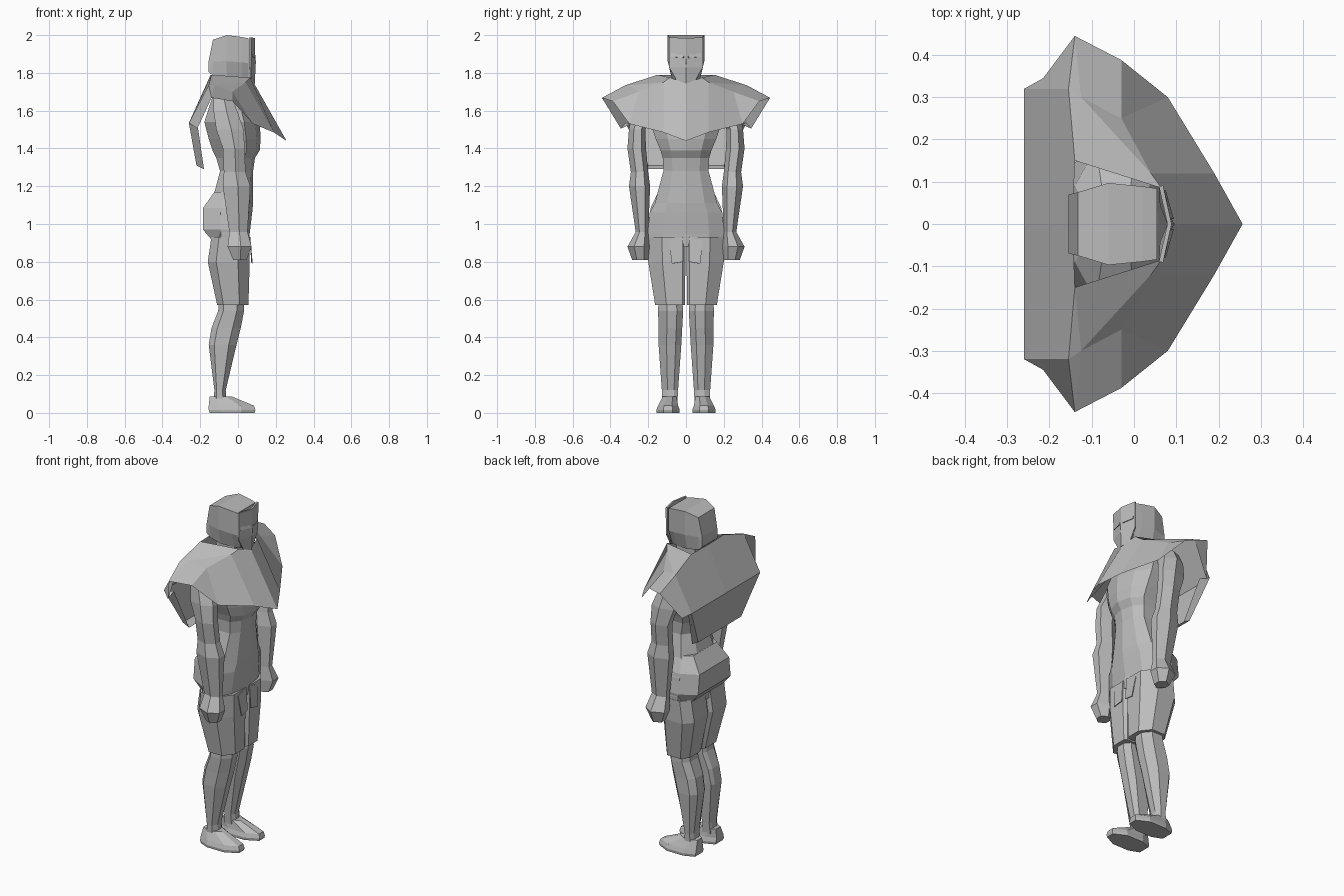
import bpy, bmesh

grey = bpy.data.materials.new("plain_grey")
grey.diffuse_color = (0.5, 0.5, 0.5, 1)

# Cross-sections as fractions of (depth x, width y)
TORSO = [(0.25, 0), (0.72, 0), (0.92, 0.2), (1, 0.5), (0.92, 0.8), (0.72, 1),
         (0.25, 1), (0, 0.75), (0, 0.25)]
ARM = [(0, 0.3), (0.5, 0), (1, 0.25), (1, 0.7), (0.55, 1), (0, 0.75)]
LEG = [(0.08, 0.03), (0.8, 0.0), (1, 0.25), (1, 0.65), (0.72, 1), (0.2, 1), (0, 0.72), (0, 0.2)]
SHORTS = [(0.08, 0), (0.92, 0.0), (1, 0.08), (1, 0.62), (0.72, 1), (0.2, 1), (0, 0.75), (0, 0.1)]
FOOT = [(0, 0.2), (0.25, 0), (0.7, 0), (1, 0.3), (1, 0.7), (0.7, 1), (0.25, 1), (0, 0.8)]
BOX = [(0, 0), (1, 0), (1, 1), (0, 1)]
PAD = [(0, 0.13), (0.6, 0), (1, 0), (1, 1), (0.6, 1), (0, 0.87)]


def finish(bm, name):
    bmesh.ops.recalc_face_normals(bm, faces=bm.faces)
    me = bpy.data.meshes.new(name)
    bm.to_mesh(me)
    bm.free()
    me.materials.append(grey)
    ob = bpy.data.objects.new(name, me)
    bpy.context.collection.objects.link(ob)
    return ob


def skin(name, stack):
    """Skin a stack of point loops and cap both ends."""
    bm = bmesh.new()
    loops = [[bm.verts.new(p) for p in ring] for ring in stack]
    for p, q in zip(loops, loops[1:]):
        for i in range(len(p)):
            j = (i + 1) % len(p)
            bm.faces.new((p[i], p[j], q[j], q[i]))
    bm.faces.new(loops[0])
    bm.faces.new(loops[-1])
    return finish(bm, name)


def loft(name, rings, section, side=1):
    """Rings are (z, x0, x1, y0, y1); side=-1 mirrors in y."""
    return skin(name, [[(x0 + u * (x1 - x0), side * (y0 + v * (y1 - y0)), z)
                        for u, v in section] for z, x0, x1, y0, y1 in rings])


def mirrored_sheet(name, points, faces, thickness=0.0):
    """Half surface on +y, mirrored over the centre plane."""
    bm = bmesh.new()
    for s in (1, -1):
        v = {k: bm.verts.new((x, y * s, z)) for k, (x, y, z) in points.items()}
        for f in faces:
            bm.faces.new([v[k] for k in f])
    bmesh.ops.remove_doubles(bm, verts=bm.verts, dist=0.0005)
    ob = finish(bm, name)
    if thickness:
        m = ob.modifiers.new("thickness", "SOLIDIFY")
        m.thickness = thickness
        m.offset = 0
    return ob


def sym(z, x0, x1, w):
    return (z, x0, x1, -w, w)


# Body
loft("torso", [sym(0.88, -0.14, 0.058, 0.198), sym(0.95, -0.14, 0.062, 0.203),
               sym(1.06, -0.15, 0.075, 0.192), sym(1.11, -0.14, 0.08, 0.165),
               sym(1.28, -0.095, 0.08, 0.12), sym(1.35, -0.115, 0.09, 0.123),
               sym(1.39, -0.135, 0.115, 0.135), sym(1.45, -0.155, 0.12, 0.16),
               sym(1.54, -0.178, 0.115, 0.19), sym(1.66, -0.14, 0.06, 0.18),
               sym(1.72, -0.11, 0.03, 0.08)], TORSO)
loft("neck", [sym(1.68, -0.10, 0.02, 0.06), sym(1.80, -0.10, 0.02, 0.06)], BOX)

# Padded bulge wrapping the back of the hips
loft("hip_pad", [sym(0.92, -0.143, -0.03, 0.196), sym(0.97, -0.185, -0.03, 0.205),
                 sym(1.085, -0.185, -0.03, 0.187), sym(1.17, -0.125, -0.03, 0.147)], PAD)

# Head: slices from back to front, widest above the ears
head = [(-0.155, 1.805, 1.865, 0.07, 0.07), (-0.133, 1.785, 1.975, 0.07, 0.075),
        (-0.06, 1.77, 2.0, 0.075, 0.097), (0.02, 1.765, 1.99, 0.06, 0.089),
        (0.055, 1.765, 1.983, 0.05, 0.084)]
skin("head", [[(x, -lo, b), (x, -hi, b + 0.4 * (t - b)), (x, -hi, t),
               (x, hi, t), (x, hi, b + 0.4 * (t - b)), (x, lo, b)]
              for x, b, t, lo, hi in head])

# Face mask: shallow V plate with nose and brows
mirrored_sheet("face_mask", {
    "a": (0.064, 0.09, 1.987), "b": (0.084, 0, 1.985), "c": (0.064, 0.088, 1.83),
    "d": (0.088, 0, 1.83), "e": (0.066, 0.045, 1.755), "f": (0.084, 0, 1.745)},
    ["abdc", "cdfe"], 0.01)
mirrored_sheet("nose", {
    "a": (0.088, 0, 1.91), "b": (0.096, 0, 1.85), "c": (0.083, 0.018, 1.85),
    "d": (0.088, 0, 1.835)}, ["abc", "bcd"])
mirrored_sheet("brow", {
    "a": (0.087, 0.012, 1.895), "b": (0.07, 0.08, 1.905), "c": (0.073, 0.08, 1.885),
    "d": (0.092, 0.012, 1.88)}, ["abcd"], 0.004)

# Cape: folded front, pointed shoulders, slanted back and hanging drape
mirrored_sheet("cape", {
    "A": (-0.14, 0.15, 1.79), "B": (0.065, 0.085, 1.775), "C": (0.085, 0, 1.745),
    "D": (-0.125, 0.30, 1.735), "P": (0.04, 0.12, 1.75), "E": (-0.03, 0.25, 1.70),
    "F": (-0.03, 0.388, 1.65), "G": (0.08, 0.30, 1.53), "H": (0.19, 0.12, 1.485),
    "T": (0.257, 0, 1.44), "S": (-0.14, 0.445, 1.668), "R": (-0.155, 0.32, 1.735),
    "K": (-0.26, 0.32, 1.535), "Q": (-0.215, 0.345, 1.505), "W": (-0.215, 0.29, 1.53),
    "L": (-0.22, 0.2, 1.31), "M": (-0.18, 0.2, 1.29), "N": (-0.145, 0, 1.79),
    "O": (-0.26, 0, 1.535), "U": (-0.22, 0, 1.31), "V": (-0.18, 0, 1.29)},
    ["ABPD", "ADR", "RDS", "DEFS", "DPE", "EPHG", "EGF", "PBCTH", "NARKO",
     "RSQK", "OKLU", "KQW", "KWML", "ULMV"])

# Limbs
for s, n in ((1, "left"), (-1, "right")):
    loft(n + "_arm", [(0.95, -0.045, 0.05, 0.20, 0.265), (1.20, -0.08, 0.065, 0.19, 0.302),
                      (1.275, -0.075, 0.04, 0.20, 0.292), (1.40, -0.08, 0.035, 0.212, 0.31),
                      (1.50, -0.115, 0.03, 0.215, 0.302), (1.60, -0.13, -0.005, 0.16, 0.285),
                      (1.67, -0.13, -0.03, 0.15, 0.24)], ARM, s)
    loft(n + "_hand", [(0.81, -0.025, 0.045, 0.20, 0.285), (0.88, -0.055, 0.072, 0.193, 0.31),
                       (0.96, -0.045, 0.05, 0.20, 0.265)], ARM, s)
    loft(n + "_shorts_leg", [(0.57, -0.11, 0.055, 0.006, 0.163), (0.80, -0.16, 0.062, 0.003, 0.20),
                             (0.93, -0.141, 0.061, 0.002, 0.203)], SHORTS, s)
    loft(n + "_shin", [(0.06, -0.13, -0.06, 0.045, 0.128), (0.12, -0.125, -0.065, 0.042, 0.128),
                       (0.36, -0.155, -0.008, 0.025, 0.145), (0.45, -0.14, 0.015, 0.02, 0.145),
                       (0.54, -0.105, 0.032, 0.015, 0.148), (0.60, -0.10, 0.03, 0.02, 0.145)],
         LEG, s)
    loft(n + "_foot", [(0.0, -0.15, 0.088, 0.035, 0.155), (0.015, -0.155, 0.092, 0.033, 0.157),
                       (0.038, -0.155, 0.085, 0.042, 0.148), (0.088, -0.15, -0.035, 0.05, 0.122)],
         FOOT, s)

# Short hanging panels at the front of the shorts
mirrored_sheet("front_panel", {
    "a": (0.063, 0.015, 0.93), "b": (0.062, 0.09, 0.91), "c": (0.076, 0.075, 0.79),
    "d": (0.072, 0.015, 0.80)}, ["abcd"], 0.004)
